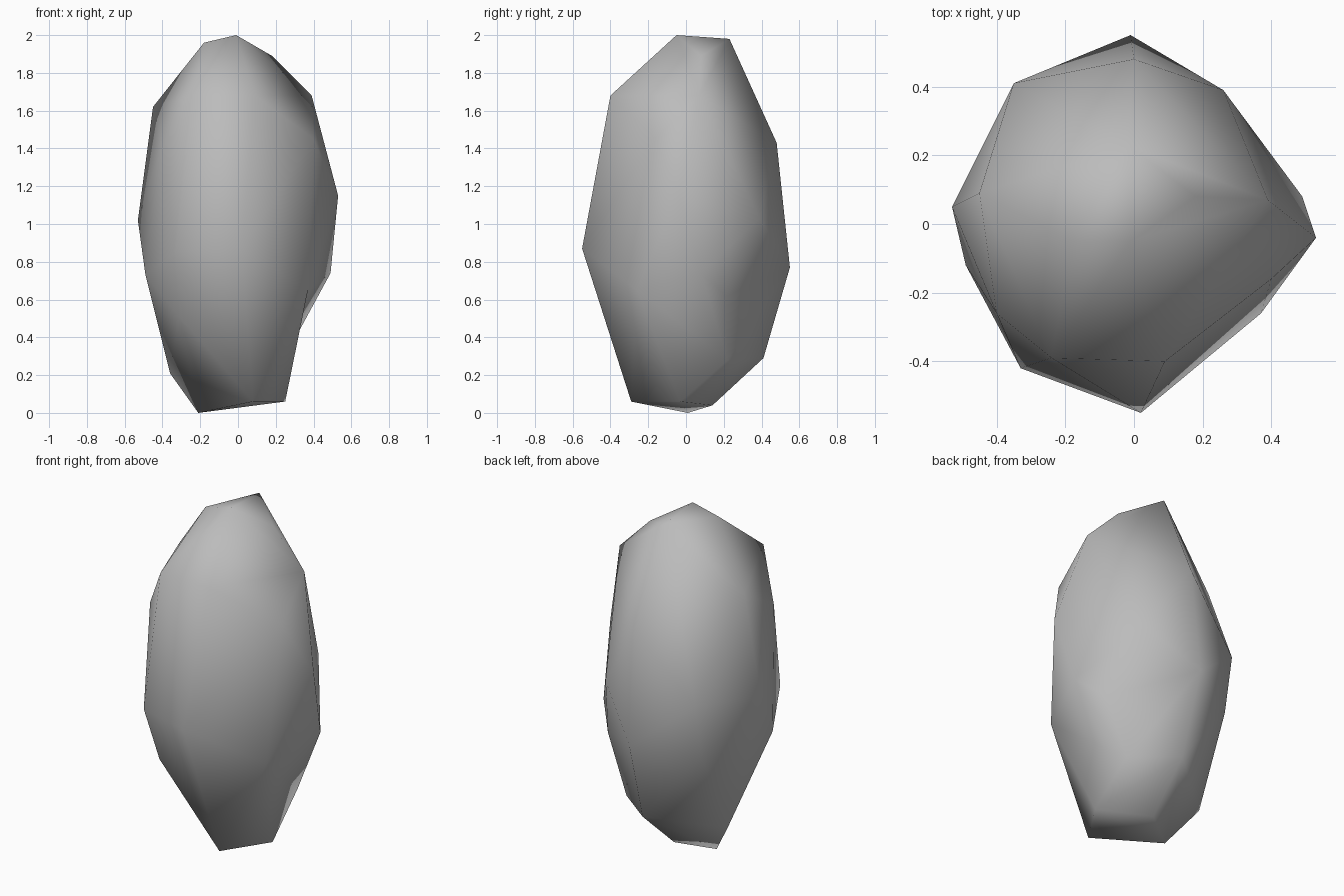
import bpy
import bmesh
from mathutils import Vector

default_cube = bpy.data.objects.get("Cube")
if default_cube:
    bpy.data.objects.remove(default_cube, do_unlink=True)


def make_material(name, colour):
    material = bpy.data.materials.new(name)
    material.use_nodes = True
    material.diffuse_color = colour
    shader = next(n for n in material.node_tree.nodes if n.type == "BSDF_PRINCIPLED")
    shader.inputs["Base Color"].default_value = colour
    shader.inputs["Roughness"].default_value = 0.9
    return material


# Key corners of the stone, grouped from the base up
foot = [(-.21, .01, 0), (.08, -.29, .06), (.25, -.03, .06), (-.02, .14, .04)]
lower = [(-.36, .12, .21), (-.31, -.3, .51), (.24, .22, .28), (0, .41, .29)]
belly = [(.02, -.55, .87), (-.33, -.42, .85), (-.49, -.12, .73),
         (-.35, .35, .72), (-.01, .55, .77)]
waist = [(.53, -.04, 1.15), (.26, .39, 1.03), (-.35, .41, 1.04), (-.53, .05, 1.02)]
shoulder = [(.4, -.16, 1.45), (0, .48, 1.43), (-.4, -.26, 1.41), (-.45, .09, 1.62),
            (.09, -.4, 1.68), (-.24, -.39, 1.68), (.39, .07, 1.68)]
crown = [(.18, .08, 1.89), (-.01, -.05, 2), (-.18, -.05, 1.96), (-.02, .23, 1.98)]

# Corners around the chipped ledge
ledge_tip = (.49, .08, .74)
ledge_front = (.37, -.26, .65)
ledge_back = (.37, .21, .62)


def nearest(mesh, point):
    return min(mesh.verts, key=lambda v: (v.co - Vector(point)).length)


def build_stone(name, corners, material):
    mesh = bmesh.new()
    for corner in corners:
        mesh.verts.new(corner)

    # Wrap the corners in a faceted shell and drop anything left inside
    bmesh.ops.convex_hull(mesh, input=mesh.verts[:], use_existing_faces=False)
    loose = [v for v in mesh.verts if not v.link_faces]
    bmesh.ops.delete(mesh, geom=loose, context="VERTS")
    bmesh.ops.triangulate(mesh, faces=mesh.faces[:])

    # Turn the edge below the ledge inward to make the undercut
    tip, base = nearest(mesh, ledge_tip), nearest(mesh, foot[2])
    undercut = mesh.edges.get((tip, base))
    if undercut:
        bmesh.ops.rotate_edges(mesh, edges=[undercut], use_ccw=False)
    bmesh.ops.recalc_face_normals(mesh, faces=mesh.faces[:])
    for face in mesh.faces:
        face.smooth = True

    data = bpy.data.meshes.new(name)
    mesh.to_mesh(data)
    mesh.free()
    data.materials.append(material)
    stone = bpy.data.objects.new(name, data)
    bpy.context.collection.objects.link(stone)
    return stone


stone_grey = make_material("stone grey", (.5, .5, .5, 1))
ledge = [ledge_tip, ledge_front, ledge_back]
build_stone("rock", foot + lower + ledge + belly + waist + shoulder + crown, stone_grey)
